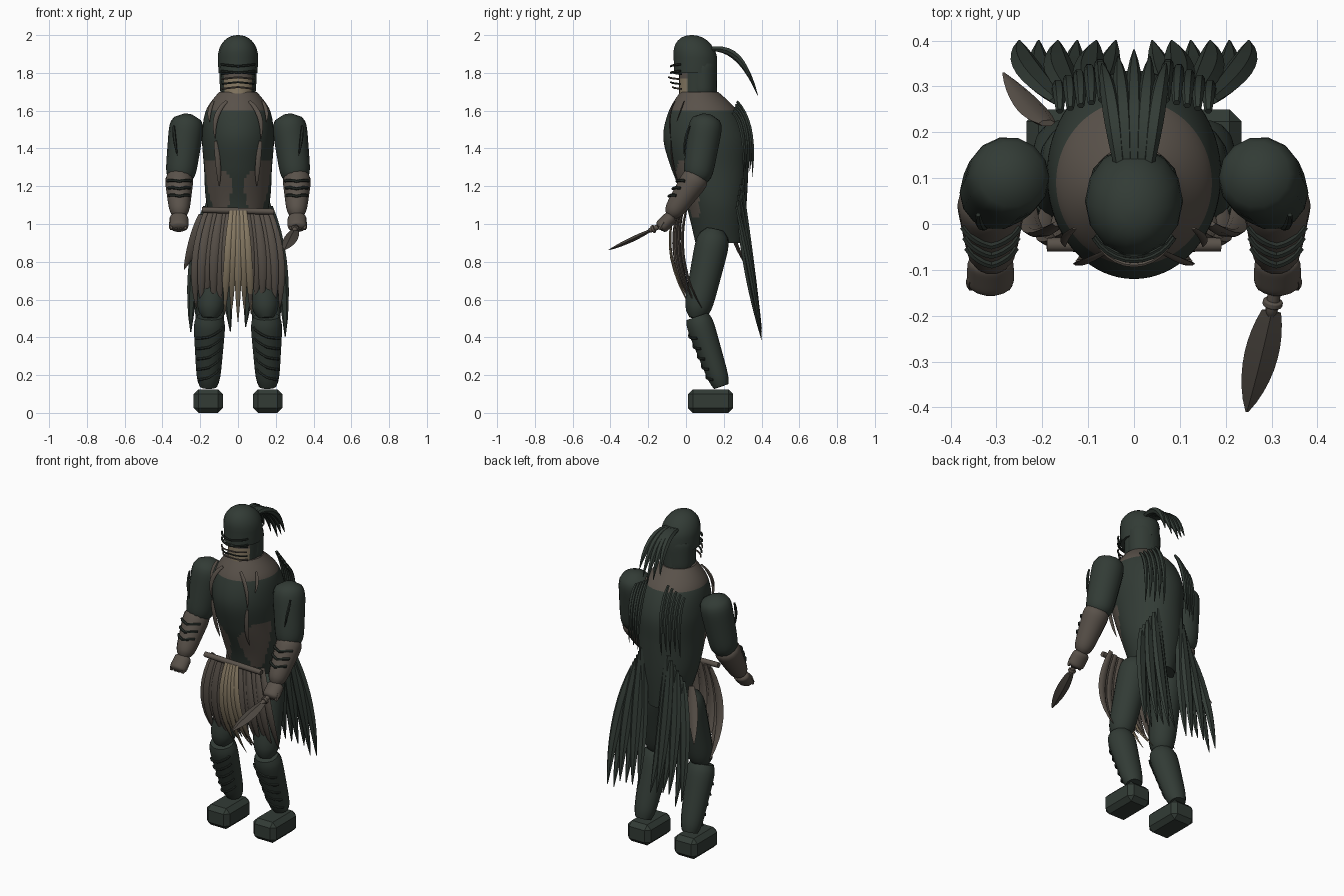
import bpy, bmesh, math, random
from mathutils import Vector

random.seed(4)
if "Cube" in bpy.data.objects:
    bpy.data.objects.remove(bpy.data.objects["Cube"], do_unlink=True)


def material(name, *rgb):
    m = bpy.data.materials.new(name)
    m.use_nodes = True
    m.diffuse_color = (*rgb, 1)
    m.node_tree.nodes["Principled BSDF"].inputs["Base Color"].default_value = (*rgb, 1)
    return m


GREEN = material("dark green cloth", .032, .044, .036)
DEEP = material("blackish green trim", .022, .029, .024)
BROWN = material("grey brown leather", .1, .083, .068)
TAN = material("tan linen", .25, .2, .13)
BLADE = material("dull blade", .07, .06, .05)


def finish(name, bm, mats, rule=None, angle=40):
    bmesh.ops.recalc_face_normals(bm, faces=bm.faces)
    me = bpy.data.meshes.new(name)
    bm.to_mesh(me)
    bm.free()
    for m in mats:
        me.materials.append(m)
    for p in me.polygons:
        p.use_smooth = True
        if rule:
            p.material_index = rule(p.center)
    me.set_sharp_from_angle(angle=math.radians(angle))
    bpy.context.collection.objects.link(bpy.data.objects.new(name, me))


def loft(name, rows, mats, sides=8, side=(1, 0, 0), axis=None, rule=None, angle=40):
    """Join ellipses, given as (centre, half width, half depth), along a path."""
    bm, rings = bmesh.new(), []
    last = len(rows) - 1
    for i, (centre, width, depth) in enumerate(rows):
        ahead, behind = rows[min(i + 1, last)][0], rows[max(i - 1, 0)][0]
        t = Vector(axis) if axis else (ahead - behind).normalized()
        u = Vector(side)
        u = (u - t * u.dot(t)).normalized()
        v = t.cross(u)
        turns = [math.tau * k / sides for k in range(sides)]
        rings.append([bm.verts.new(centre + u * width * math.cos(q) + v * depth * math.sin(q))
                      for q in turns])
    for low, high in zip(rings, rings[1:]):
        for k in range(sides):
            j = (k + 1) % sides
            bm.faces.new((low[k], low[j], high[j], high[k]))
    bm.faces.new(rings[0])
    bm.faces.new(rings[-1])
    finish(name, bm, mats, rule, angle)


def limb(name, top, bottom, r_top, r_bottom, mat, flat=1, rounding=.75, sides=14, steps=16):
    """Barrel with softened ends."""
    a, b, rows = Vector(top), Vector(bottom), []
    for k in range(steps + 1):
        t = k / steps
        r = (r_top + (r_bottom - r_top) * t) * math.sqrt(1 - rounding * abs(2 * t - 1) ** 6)
        rows.append((a.lerp(b, t), r, r * flat))
    loft(name, rows, [mat], sides)


def strand(name, start, bend, end, width, mat, flat=.4, sides=6, steps=9, angle=40):
    """Curved strip that swells and then runs to a point."""
    a, b, c = Vector(start), Vector(bend), Vector(end)
    rows = []
    for k in range(steps + 1):
        t = k / steps
        w = width * max(.08, math.sin(math.pi * (.15 + .85 * t)) ** .7)
        rows.append((a.lerp(b, t).lerp(b.lerp(c, t), t), w, w * flat))
    loft(name, rows, [mat], sides, angle=angle)


def band(name, centre, axis, rx, ry, dip, lean, r, mat):
    """Raised strip bent round the front of a limb."""
    d = Vector(axis).normalized()
    front = d.cross(Vector((1, 0, 0)))
    if front.y > 0:
        front.negate()
    rows = []
    for k in range(-5, 6):
        q = k / 5
        p = Vector(centre) + Vector((rx * math.sin(q), 0, 0)) + front * ry * math.cos(q)
        rows.append((p + d * (dip * (1 - abs(q)) + lean * q), r, r))
    loft(name, rows, [mat], 6, side=(0, 0, 1))


def blend(a, b, c, d, t):
    """Smooth value between b and c."""
    return b + t * (c - a + t * (2 * a - 5 * b + 4 * c - d + t * (3 * (b - c) + d - a))) / 2


# Torso with leather collar and lower side panels
def torso_rule(c):
    inner = .035 + max(0, 1.17 - c.z) / 4 + max(0, c.z - 1.24)
    panel = c.y < .07 and 1.03 < c.z < 1.34 and abs(c.x) > inner
    return int(panel or c.z > 1.6)


# Height, front, back and half width
outline = [(.9, .05, .3, .1), (1.1, 0, .32, .165), (1.3, -.08, .33, .18),
           (1.46, -.12, .33, .19), (1.6, -.09, .27, .17), (1.7, -.03, .17, .1)]
padded = outline[:1] + outline + outline[-1:]
rows = []
for group in zip(padded, padded[1:], padded[2:], padded[3:]):
    for k in range(11):
        z, front, back, half = (blend(*column, k / 10) for column in zip(*group))
        if k < 10 or group[2] is outline[-1]:
            rows.append((Vector((0, (front + back) / 2, z)), half, (back - front) / 2))
loft("torso", rows, [GREEN, BROWN], 72, axis=(0, 0, 1), rule=torso_rule)


# Head with bare lower face, then a domed helmet
def face_rule(c):
    if c.y > .01:
        return 0
    return 1 if c.z < 1.77 and abs(c.x) < .075 else 2


rows = [(Vector((0, .064, 1.67 + .02 * k)), .085 + .001 * k, .1) for k in range(9)]
loft("head", rows, [GREEN, TAN, BROWN], 32, axis=(0, 0, 1), rule=face_rule)
rows = [(Vector((0, .05, 1.8)), .103, .117)]
for k in range(8):
    q = math.pi / 2 * k / 7.2
    r = math.cos(q) ** .9
    rows.append((Vector((0, .05 - .02 * math.sin(q), 1.88 + .12 * math.sin(q))), .107 * r, .118 * r))
loft("helmet", rows, [GREEN], 14, axis=(0, 0, 1))
limb("helmet_back", (0, .087, 1.69), (0, .087, 1.85), .095, .1, GREEN, flat=.8, rounding=.1)
for k in range(4):
    band("face_wrap", (0, .03, 1.715 + .026 * k), (0, 0, -1), .1, .1 + .01 * (k % 3), -.01, 0,
         .005, DEEP if k % 2 else BROWN)
for z in (1.81, 1.845):
    band("eye_band", (0, .03, z), (0, 0, -1), .105, .11, .01, 0, .006, DEEP)

# Hair strands swept back from the helmet
for i in range(-2, 3):
    u = i / 2
    strand("hair_strand", (.03 * u, .12, 1.925), (.05 * u, .29, 1.95),
           (.07 * u, .38 - .03 * abs(u), 1.68 + .06 * abs(u)), .021, GREEN, flat=.9)

# Belt bar
limb("belt", (-.19, -.045, 1.075), (.19, -.045, 1.065), .016, .016, BROWN, rounding=.1)

# Pleated skirt and tattered middle cloth
for i in range(-7, 8):
    u = i / 7
    back = .035 * u * u + .01 * (i % 2)
    strand("skirt_pleat", (.165 * u, back - .045, 1.07), (.25 * u, back - .11, .8),
           (.22 * u, back + .04, .58 + random.uniform(-.04, .02)), .025, BROWN)
for i in range(-2, 3):
    u = i / 2
    strand("middle_cloth", (.035 * u, -.06, 1.07), (.06 * u, -.15, .8),
           (.07 * u, .08, .48 + .03 * (i % 2) + .04 * abs(u)), .02, TAN)
strand("side_rag", (-.19, .22, 1.05), (-.22, .24, .92), (-.285, .33, .76), .032, BROWN)

for s in (1, -1):
    # Chest straps
    strand("chest_strap", (s * .06, -.06, 1.65), (s * .14, -.1, 1.58), (s * .12, -.08, 1.45), .013, BROWN)
    strand("lower_strap", (s * .12, -.08, 1.44), (s * .1, -.08, 1.3), (s * .1, -.03, 1.2), .014, BROWN)
    strand("collar_tie", (s * .13, -.01, 1.65), (s * .16, -.03, 1.6), (s * .15, -.05, 1.54), .01, BROWN)

    # Arms with wrapped forearms
    limb("upper_arm", (s * .265, .112, 1.58), (s * .31, .055, 1.21), .096, .078, GREEN, rounding=.93)
    strand("arm_cord", (s * .34, .02, 1.52), (s * .34, -.01, 1.45), (s * .32, -.01, 1.36), .009, DEEP, flat=1)
    elbow, wrist = Vector((s * .312, .07, 1.27)), Vector((s * .31, -.085, 1.04))
    limb("forearm", elbow, wrist, .081, .05, BROWN)
    for k in range(3):
        t = .28 + .16 * k
        band("forearm_wrap", elbow.lerp(wrist, t), wrist - elbow, .082 - .03 * t, .082 - .03 * t,
             .025, 0, .008, DEEP)
    limb("hand", (s * .313, -.07, 1.045), (s * .313, -.14, .975), .05, .052, BROWN, flat=.75, rounding=.85)
    for k in range(4):
        x = s * (.278 + .025 * k)
        limb("finger", (x, -.115, 1.015), (x, -.14, .97), .013, .013, BROWN, sides=6, steps=5)

    # Legs with ridged shins
    limb("thigh", (s * .11, .155, .97), (s * .15, .052, .5), .095, .072, GREEN, sides=16)
    knee, ankle = Vector((s * .15, .06, .51)), Vector((s * .157, .187, .14))
    limb("shin", knee, ankle, .088, .06, GREEN, flat=.9, rounding=.4)
    for k in range(5):
        t = .2 + .15 * k
        r = .088 - .03 * t
        band("shin_ridge", knee.lerp(ankle, t), ankle - knee, r, r * .9, .01, s * .03, .007, DEEP)

    # Bevelled block foot
    bm = bmesh.new()
    bmesh.ops.create_cube(bm, size=1)
    for v in bm.verts:
        v.co = (s * .157 + v.co.x * .155, .13 + v.co.y * .24, .0625 + v.co.z * .125)
    bmesh.ops.bevel(bm, geom=bm.edges[:], offset=.026, segments=1, affect='EDGES')
    finish("foot", bm, [GREEN], angle=20)

    # Shoulder fringe on the back
    for i in range(5):
        x, y = .07 + .023 * i, -.012 * i
        strand("back_fringe", (s * x, y / 2 + .27, 1.65 - .015 * i), (s * x, y + .37, 1.53),
               (s * (x + .01), y + .35, 1.25 + .03 * (i % 2)), .014, GREEN, flat=.9)

    # Long tattered cape strips
    for i in range(6):
        sway = .04 * (i % 2)
        strand("cape_strip", (s * (.08 + .017 * i), .3 - .006 * i, 1.24 - .03 * i),
               (s * (.07 + .036 * i), .3 + sway, .8),
               (s * (.04 + .042 * i), .4, .38 + random.uniform(0, .08)), .034, GREEN, flat=.5)

# Knife in the left hand
limb("knife_handle", (.318, -.08, 1.015), (.298, -.2, .962), .013, .015, BROWN)
limb("knife_guard", (.304, -.165, .977), (.301, -.18, .97), .022, .022, BROWN)
strand("knife_blade", (.3, -.19, .965), (.275, -.3, .91), (.246, -.41, .862), .037, BLADE,
       flat=.35, sides=4, angle=15)
